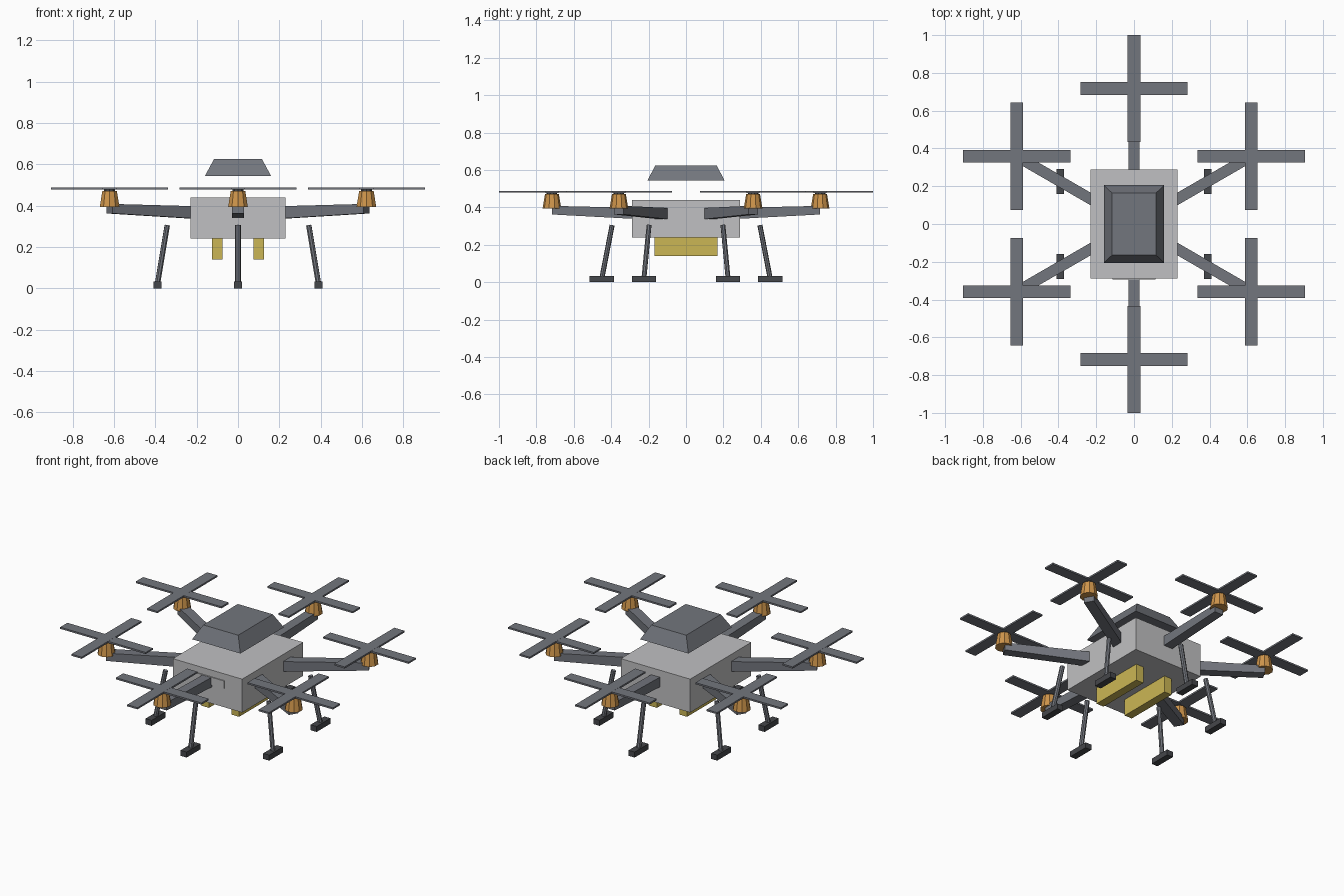
import bpy, math
from mathutils import Vector, Matrix

if "Cube" in bpy.data.objects:
    bpy.data.objects.remove(bpy.data.objects["Cube"])


def material(name, rgb):
    m = bpy.data.materials.new(name)
    m.diffuse_color = (*rgb, 1)
    m.use_nodes = True
    m.node_tree.nodes["Principled BSDF"].inputs["Base Color"].default_value = m.diffuse_color
    return m


LIGHT = material("light grey shell", (0.53, 0.53, 0.54))
GREY = material("slate grey", (0.17, 0.18, 0.205))
DARK = material("dark rubber", (0.06, 0.063, 0.07))
ORANGE = material("orange motor", (0.62, 0.30, 0.07))
YELLOW = material("yellow battery", (0.60, 0.47, 0.09))

BOX_FACES = [(3, 2, 1, 0), (4, 5, 6, 7), (0, 1, 5, 4),
             (1, 2, 6, 5), (2, 3, 7, 6), (3, 0, 4, 7)]


def add_mesh(name, verts, faces, mat):
    me = bpy.data.meshes.new(name)
    me.from_pydata(verts, [], faces)
    me.materials.append(mat)
    ob = bpy.data.objects.new(name, me)
    bpy.context.collection.objects.link(ob)
    return ob


def frustum(name, half_low, half_high, z0, z1, mat, centre=(0, 0)):
    """Box with different half sizes at its bottom and top."""
    verts = []
    for (hx, hy), z in ((half_low, z0), (half_high, z1)):
        for sx, sy in ((-1, -1), (1, -1), (1, 1), (-1, 1)):
            verts.append((centre[0] + sx * hx, centre[1] + sy * hy, z))
    return add_mesh(name, verts, BOX_FACES, mat)


def box(name, hx, hy, z0, z1, mat, centre=(0, 0)):
    return frustum(name, (hx, hy), (hx, hy), z0, z1, mat, centre)


def cone(name, r0, r1, p0, p1, sides, mat):
    """Faceted cone or rod between two points."""
    p0, p1 = Vector(p0), Vector(p1)
    axis = p1 - p0
    bpy.ops.mesh.primitive_cone_add(vertices=sides, radius1=r0, radius2=r1,
                                    depth=axis.length, location=(p0 + p1) / 2,
                                    rotation=axis.to_track_quat('Z', 'Y').to_euler())
    ob = bpy.context.object
    ob.name = name
    ob.data.materials.append(mat)
    return ob


# Central shell, floating canopy, front plate and batteries
box("body", 0.23, 0.289, 0.24, 0.44, LIGHT)
frustum("canopy", (0.16, 0.206), (0.116, 0.164), 0.543, 0.625, GREY)
box("front_plate", 0.113, 0.006, 0.355, 0.40, LIGHT, (0, -0.289))
for s in (-1, 1):
    box("battery", 0.025, 0.168, 0.14, 0.24, YELLOW, (s * 0.1, 0))

# Six arms, each with motor, rotor, leg and foot
for i in range(6):
    angle = math.radians(30 + 60 * i)
    d = Vector((math.cos(angle), math.sin(angle), 0))
    hub = d * 0.717

    # Tapered arm built along +x, then turned
    arm_verts = []
    for r, z0, z1, w in ((0.25, 0.337, 0.397, 0.029), (0.717, 0.362, 0.408, 0.029)):
        arm_verts += [(r, -w, z0), (r, w, z0), (r, w, z1), (r, -w, z1)]
    arm = add_mesh("arm", arm_verts, BOX_FACES, GREY)
    arm.data.transform(Matrix.Rotation(angle, 4, 'Z'))

    # Motor and shaft cap
    up = Vector((0, 0, 1))
    cone("motor", 0.050, 0.037, hub + up * 0.393, hub + up * 0.471, 10, ORANGE)
    cone("motor_cap", 0.028, 0.028, hub + up * 0.471, hub + up * 0.480, 10, DARK)

    # Crossed rotor blades
    box("blade_across", 0.2835, 0.034, 0.478, 0.488, GREY, hub.xy)
    box("blade_along", 0.034, 0.2835, 0.4782, 0.4882, GREY, hub.xy)

    # Splayed leg and foot
    cone("leg", 0.0135, 0.0135, d * 0.45 + up * 0.02, d * 0.395 + up * 0.305, 8, GREY)
    box("foot", 0.02, 0.065, 0, 0.033, DARK, (d * 0.45).xy)
